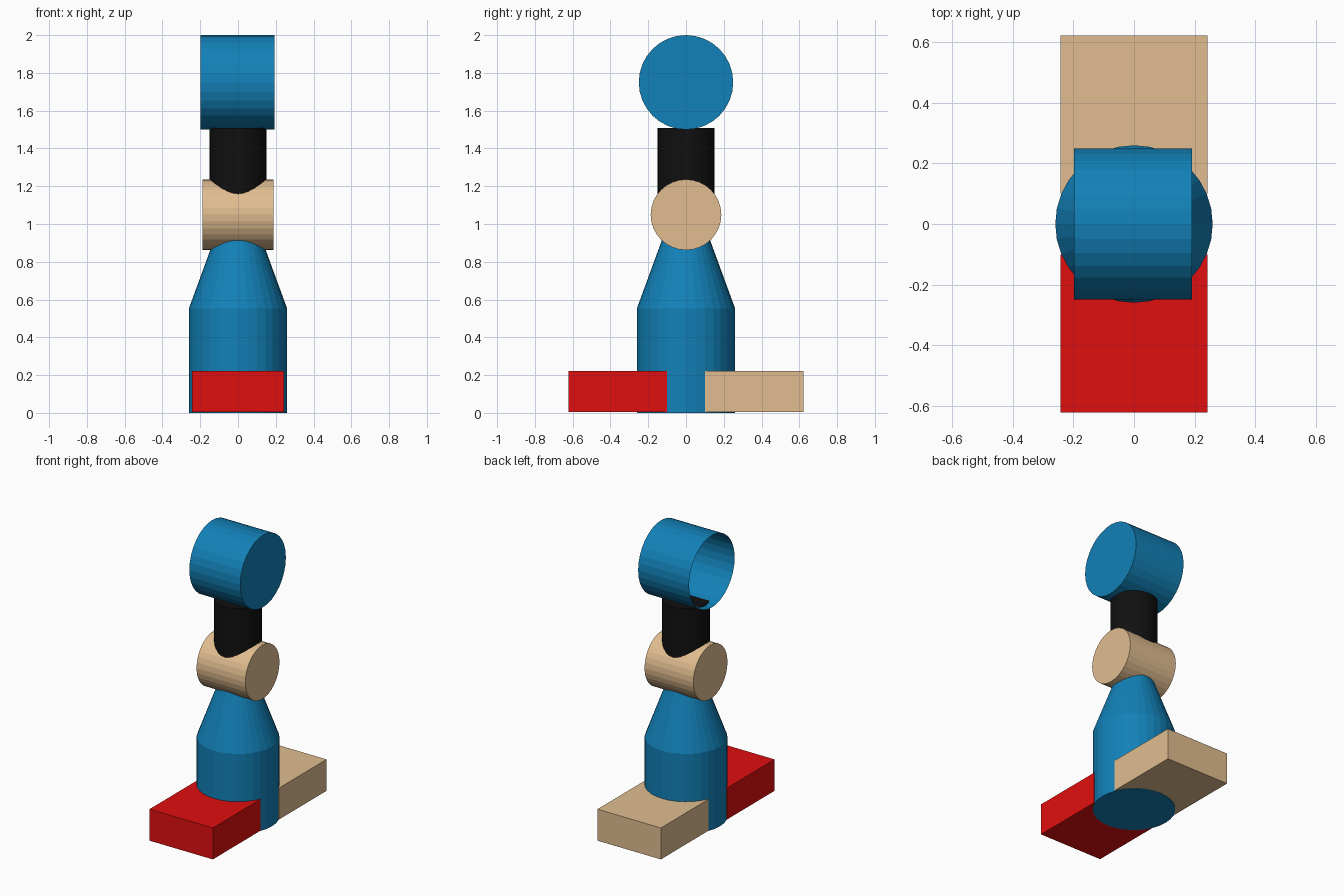
import bpy, bmesh, math

if "Cube" in bpy.data.objects:
    bpy.data.objects.remove(bpy.data.objects["Cube"])


def material(name, rgb):
    # convert display colour to linear
    lin = [((c / 255 + 0.055) / 1.055) ** 2.4 if c > 10 else c / 255 / 12.92 for c in rgb]
    m = bpy.data.materials.new(name)
    m.diffuse_color = (*lin, 1)
    m.use_nodes = True
    m.node_tree.nodes["Principled BSDF"].inputs["Base Color"].default_value = m.diffuse_color
    return m


BLUE = material("blue", (18, 129, 184))
TAN = material("tan", (225, 189, 144))
RED = material("red", (225, 15, 15))
BLACK = material("black", (16, 16, 16))


def finish(name, bm, mat):
    mesh = bpy.data.meshes.new(name)
    bm.to_mesh(mesh)
    bm.free()
    mesh.materials.append(mat)
    ob = bpy.data.objects.new(name, mesh)
    bpy.context.collection.objects.link(ob)


def lathe(name, mat, profile, axis="z", centre_z=0, cap_start=True, cap_end=True, n=32):
    """Rings of (radius, position) along the z or x axis, flat shaded."""
    bm = bmesh.new()
    rings = []
    for r, p in profile:
        ring = []
        for i in range(n):
            a = 2 * math.pi * i / n
            u, v = r * math.cos(a), r * math.sin(a)
            ring.append(bm.verts.new((u, v, p) if axis == "z" else (p, u, v + centre_z)))
        rings.append(ring)
    for lo, hi in zip(rings, rings[1:]):
        for i in range(n):
            j = (i + 1) % n
            bm.faces.new((lo[i], lo[j], hi[j], hi[i]))
    if cap_start:
        bm.faces.new(rings[0][::-1])
    if cap_end:
        bm.faces.new(rings[-1])
    finish(name, bm, mat)


def box(name, mat, lo, hi):
    bm = bmesh.new()
    bmesh.ops.create_cube(bm, size=1)
    for v in bm.verts:
        v.co = [a + (c + 0.5) * (b - a) for c, a, b in zip(v.co, lo, hi)]
    finish(name, bm, mat)


# tapered body
lathe("body", BLUE, [(0.26, 0), (0.26, 0.553), (0.098, 0.995)])
# cross barrel and neck post
lathe("joint_barrel", TAN, [(0.187, -0.187), (0.187, 0.187)], "x", 1.049)
lathe("neck_post", BLACK, [(0.15, 1.05), (0.15, 1.508)])
# head drum, open on the left side
lathe("head_drum", BLUE, [(0.25, -0.198), (0.25, 0.192)], "x", 1.75, cap_start=False)
# feet
box("front_foot", RED, (-0.243, -0.622, 0.004), (0.243, -0.1, 0.222))
box("back_foot", TAN, (-0.243, 0.1, 0.004), (0.243, 0.622, 0.222))
